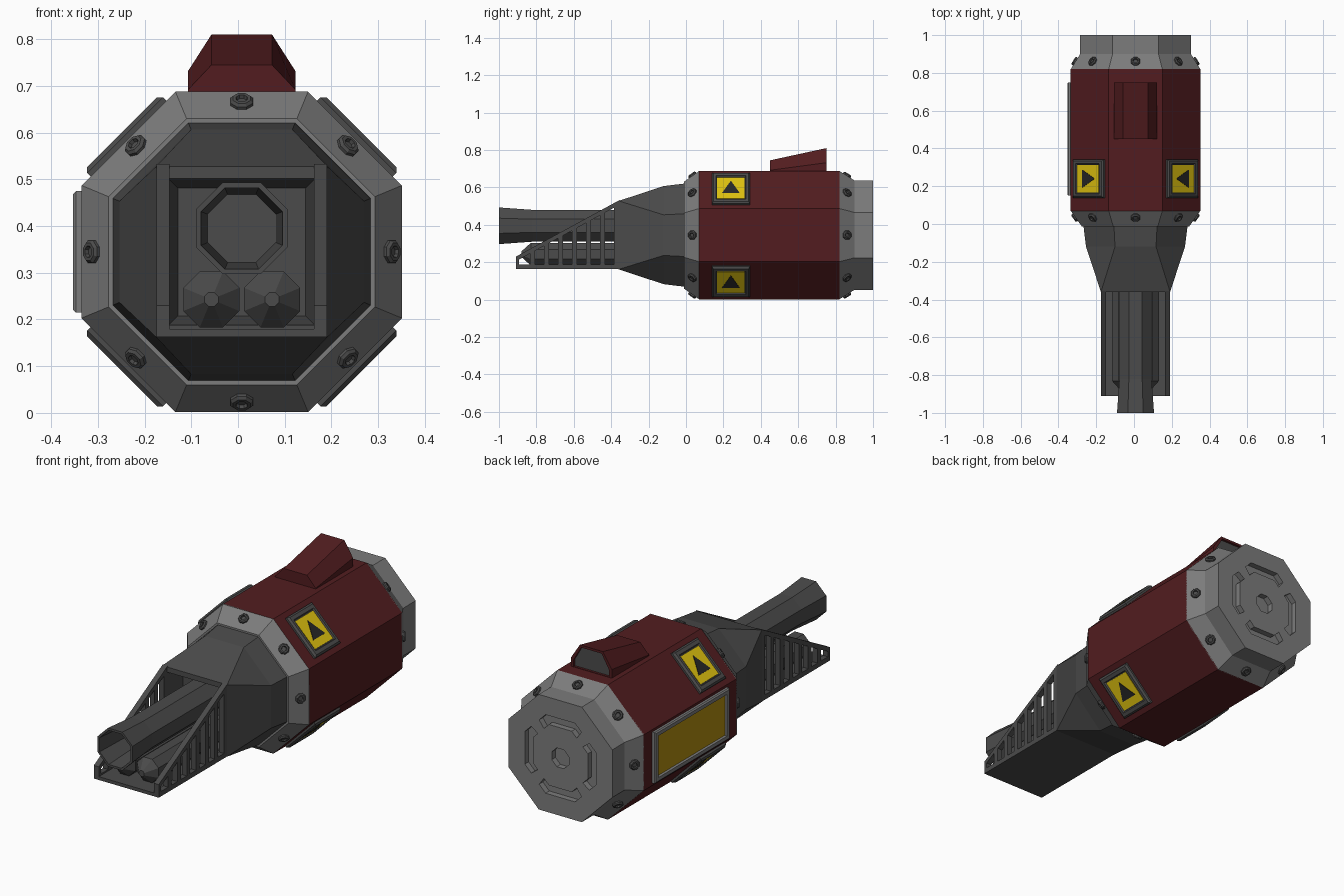
import bpy, bmesh
from math import cos, tan, pi, radians, degrees, atan2
from mathutils import Matrix, Vector

if "Cube" in bpy.data.objects:
    bpy.data.objects.remove(bpy.data.objects["Cube"])

CX, CZ = 0.008, 0.345          # main axis runs along y through here
CENTRE = Matrix.Translation((CX, 0, CZ))


def material(name, rgb):
    m = bpy.data.materials.new(name)
    m.diffuse_color = (*rgb, 1)
    m.use_nodes = True
    m.node_tree.nodes["Principled BSDF"].inputs["Base Color"].default_value = m.diffuse_color
    return m


RED = material("dark_red", (0.085, 0.012, 0.014))
LIGHT = material("light_grey", (0.2, 0.2, 0.2))
DARK = material("dark_grey", (0.07, 0.07, 0.07))
BLACK = material("near_black", (0.02, 0.02, 0.02))
YELLOW = material("yellow", (0.75, 0.55, 0.005))
AMBER = material("amber", (0.45, 0.27, 0.005))


def octagon(a, x=0, z=0):
    """Flat-topped octagon with apothem a."""
    r = a / cos(pi / 8)
    return [(x + v.x, z + v.y) for v in
            (Matrix.Rotation(pi / 8 + k * pi / 4, 2) @ Vector((r, 0)) for k in range(8))]


def rect(hx, hz):
    return [(hx, hz), (-hx, hz), (-hx, -hz), (hx, -hz)]


def square8(h):
    """Square with doubled corners, so that it lofts from an octagon."""
    return [(h, h), (h, h), (-h, h), (-h, h), (-h, -h), (-h, -h), (h, -h), (h, -h)]


def loft(name, sections, mat, mats=(CENTRE,)):
    """Skin (y, outline) sections with end caps; one copy for each matrix."""
    bm = bmesh.new()
    for m in mats:
        rings = []
        for y, pts in sections:
            rings.append([bm.verts.new(m @ Vector((x, y, z))) for x, z in pts])
        n = len(rings[0])
        for a, b in zip(rings, rings[1:]):
            for i in range(n):
                j = (i + 1) % n
                bm.faces.new((a[i], a[j], b[j], b[i]))
        bm.faces.new(rings[0])
        bm.faces.new(rings[-1])
    # merge only within each copy's coincident corners
    bmesh.ops.remove_doubles(bm, verts=bm.verts, dist=1e-5)
    bmesh.ops.recalc_face_normals(bm, faces=bm.faces)
    me = bpy.data.meshes.new(name)
    bm.to_mesh(me)
    bm.free()
    ob = bpy.data.objects.new(name, me)
    bpy.context.collection.objects.link(ob)
    me.materials.append(mat)
    return ob


def mount(y, r, phi, tilt=-90):
    """Place a part on the body: local -y points outward, local z runs along y."""
    return (CENTRE @ Matrix.Rotation(radians(phi), 4, 'Y') @ Matrix.Translation((0, y, r))
            @ Matrix.Rotation(radians(tilt), 4, 'X'))


# Octagonal body and end collars
loft("body_shell", [(0.07, octagon(0.343)), (0.82, octagon(0.343))], RED)
loft("front_collar", [(0.075, octagon(0.343)), (0.07, octagon(0.343)),
                      (-0.012, octagon(0.285)), (-0.012, octagon(0.276)),
                      (0.005, octagon(0.274))], LIGHT)
rear = loft("rear_collar", [(0.815, octagon(0.343)), (0.82, octagon(0.343)),
                            (0.9, octagon(0.293)), (1.0, octagon(0.293))], LIGHT)

# Bracket-shaped grooves and a central socket cut into the rear cap
outer, inner = 0.2, 0.155


def ring_point(a, deg):
    """Point on an octagon outline (apothem a) at an angle from the top flat."""
    off = (deg + 22.5) % 45 - 22.5
    return Matrix.Rotation(radians(-deg), 2) @ Vector((0, a / cos(radians(off))))


arc = (-36, -22.5, 22.5, 36)
bracket = [tuple(ring_point(outer, d)) for d in arc] + \
          [tuple(ring_point(inner, d)) for d in reversed(arc)]
cutters = [loft("groove_cutter", [(0.97, bracket), (1.05, bracket)], DARK,
                [CENTRE @ Matrix.Rotation(k * pi / 2, 4, 'Y') for k in range(4)]),
           loft("socket_cutter", [(0.97, octagon(0.048)), (1.05, octagon(0.048))], DARK)]
for c in cutters:
    mod = rear.modifiers.new("cut", 'BOOLEAN')
    mod.operation, mod.object, mod.solver = 'DIFFERENCE', c, 'EXACT'
    c.hide_render = True
    c.hide_set(True)

# Bolts on the chamfers of both collars
slope_f = -90 + degrees(atan2(0.058, 0.082))
slope_r = -90 - degrees(atan2(0.05, 0.08))
bolt = [(0.01, octagon(0.024)), (-0.006, octagon(0.024)), (-0.012, octagon(0.019)),
        (-0.012, octagon(0.012)), (-0.004, octagon(0.01))]
for name, y, r, tilt in (("front_bolts", 0.035, 0.319, slope_f),
                         ("rear_bolts", 0.86, 0.319, slope_r)):
    loft(name, bolt, DARK, [mount(y, r, 45 * k, tilt) for k in range(8)])

# Hazard plates on the four diagonal faces
spots = [mount(0.24, 0.343, 45 + 90 * k) for k in range(4)]
loft("sign_frames", [(0.01, rect(0.115, 0.102)), (-0.01, rect(0.115, 0.102)),
                     (-0.019, rect(0.106, 0.093)), (-0.019, rect(0.088, 0.08)),
                     (-0.009, rect(0.084, 0.076))], DARK, spots)
loft("sign_plates", [(-0.005, rect(0.08, 0.073)), (-0.014, rect(0.08, 0.073))], YELLOW, spots)
for side, flip, places in (("right", -1, spots[:2]), ("left", 1, spots[2:])):
    tri = [(flip * 0.052, 0), (flip * -0.04, 0.047), (flip * -0.04, -0.047)]
    loft(side + "_sign_triangles", [(-0.012, tri), (-0.0165, tri)], BLACK, places)

# Long panel on the left side
left = [mount(0.45, 0.343, -90)]
loft("side_panel_frame", [(0.01, rect(0.13, 0.3)), (-0.012, rect(0.13, 0.3)),
                          (-0.018, rect(0.124, 0.294)), (-0.018, rect(0.106, 0.276)),
                          (-0.006, rect(0.102, 0.272))], LIGHT, left)
loft("side_panel", [(-0.003, rect(0.102, 0.272)), (-0.009, rect(0.102, 0.272))], AMBER, left)


# Sloping hood on top, with a dark recess at its back
def hood(base, shoulder, top, w=0.115, t=0.065):
    return [(-w, base), (w, base), (w, shoulder), (t, top), (-t, top), (-w, shoulder)]


loft("top_hood", [(0.45, hood(0.33, 0.347, 0.4)), (0.75, hood(0.33, 0.387, 0.465)),
                  (0.75, hood(0.345, 0.38, 0.453, 0.1, 0.058)),
                  (0.735, hood(0.345, 0.38, 0.453, 0.1, 0.058))], RED)
recess = hood(0.345, 0.38, 0.453, 0.1, 0.058)
loft("hood_back", [(0.73, recess), (0.738, recess)], DARK)

# Shroud tapering from octagon to a hollow square mouth
loft("front_shroud", [(0.01, octagon(0.278)), (-0.12, octagon(0.262)), (-0.36, square8(0.183)),
                      (-0.36, square8(0.157)), (-0.26, square8(0.137))], DARK)

# Flared main barrel with an open bore
BZ = 0.05
loft("main_barrel", [(y, octagon(a, 0, BZ)) for y, a in
                     ((-0.25, 0.085), (-0.82, 0.085), (-1.0, 0.098),
                      (-1.0, 0.087), (-0.8, 0.073))], DARK)

# Twin lower rods with conical tips
loft("lower_rods", [(-0.25, octagon(0.06)), (-0.83, octagon(0.06)), (-0.88, octagon(0.015))],
     DARK, [CENTRE @ Matrix.Translation((s * 0.065, 0, -0.102)) for s in (-1, 1)])


# Cradle under the barrels: floor plate and slotted triangular side walls
def slope(y):
    return 0.53 + (y + 0.36) * 0.3 / 0.55


# Local y becomes world x, and the outline (x, z) becomes world (y, z)
SWAP = Matrix(((0, 1, 0, 0), (1, 0, 0, 0), (0, 0, 1, 0), (0, 0, 0, 1)))


def side_prism(name, outline, x0, x1):
    return loft(name, [(x0, outline), (x1, outline)], DARK,
                [Matrix.Translation((CX, 0, 0)) @ SWAP])


side_prism("cradle_floor", [(-0.91, 0.163), (-0.355, 0.163), (-0.355, 0.18), (-0.91, 0.18)],
           -0.183, 0.183)
for side, x0, x1 in (("left", -0.183, -0.155), ("right", 0.155, 0.183)):
    side_prism(side + "_cradle_rail",
               [(-0.91, slope(-0.91)), (-0.355, slope(-0.355)),
                (-0.355, slope(-0.355) - 0.025), (-0.91, slope(-0.91) - 0.025)], x0, x1)
    side_prism(side + "_cradle_sill",
               [(-0.91, 0.17), (-0.355, 0.17), (-0.355, 0.188), (-0.91, 0.188)], x0, x1)
    for k in range(8):
        a = -0.91 + k * 0.075
        b = a + (0.018 if k == 0 else 0.027)
        side_prism(f"{side}_cradle_bar_{k + 1}",
                   [(a, 0.17), (b, 0.17), (b, slope(b) - 0.01), (a, slope(a) - 0.01)], x0, x1)
